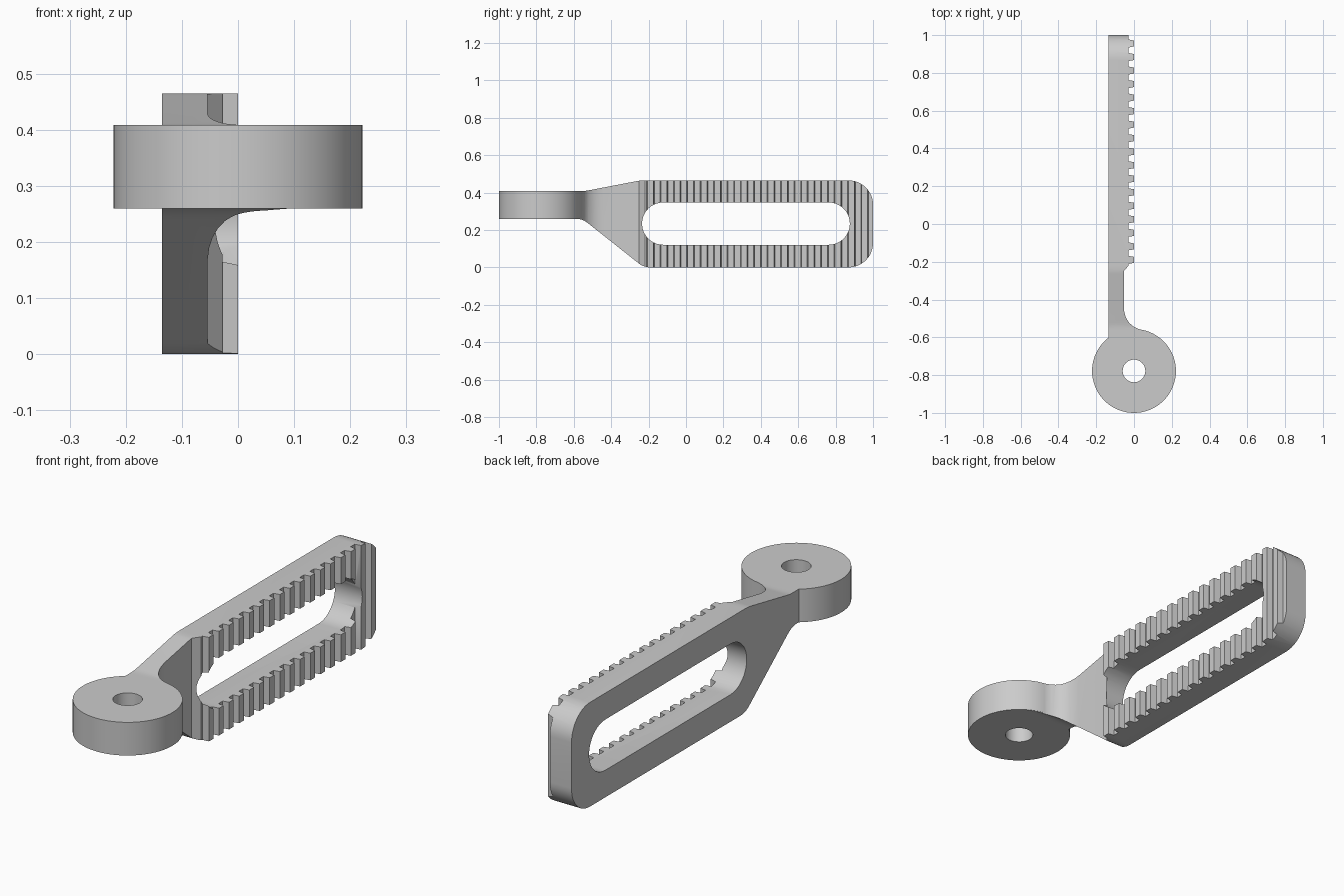
import bpy, bmesh
from math import sin, cos, pi, radians
from mathutils import Vector

cube = bpy.data.objects.get("Cube")
if cube:
    bpy.data.objects.remove(cube, do_unlink=True)

grey = bpy.data.materials.new("light_grey")
grey.use_nodes = True
grey.diffuse_color = (0.6, 0.6, 0.6, 1)
grey.node_tree.nodes["Principled BSDF"].inputs["Base Color"].default_value = (0.6, 0.6, 0.6, 1)


def prism(name, points, offset, sweep):
    """Extrude a closed 3D outline along a vector."""
    bm = bmesh.new()
    face = bm.faces.new([bm.verts.new(Vector(p) + Vector(offset)) for p in points])
    out = bmesh.ops.extrude_face_region(bm, geom=[face])
    moved = [v for v in out["geom"] if isinstance(v, bmesh.types.BMVert)]
    bmesh.ops.translate(bm, verts=moved, vec=sweep)
    bmesh.ops.recalc_face_normals(bm, faces=bm.faces)
    mesh = bpy.data.meshes.new(name)
    bm.to_mesh(mesh)
    bm.free()
    obj = bpy.data.objects.new(name, mesh)
    bpy.context.collection.objects.link(obj)
    mesh.materials.append(grey)
    return obj


def arc(cx, cy, r, start, end, steps):
    angles = [radians(start + (end - start) * i / steps) for i in range(steps + 1)]
    return [(cx + r * cos(a), cy + r * sin(a)) for a in angles]


def bezier(a, b, c, steps=8):
    a, b, c = Vector(a), Vector(b), Vector(c)
    ts = [i / steps for i in range(steps + 1)]
    return [tuple(a * (1 - t) ** 2 + b * 2 * t * (1 - t) + c * t * t) for t in ts]


def combine(target, tool, operation):
    """Apply a boolean and discard the tool."""
    mod = target.modifiers.new(operation, "BOOLEAN")
    mod.operation, mod.object, mod.solver = operation, tool, "EXACT"
    bpy.context.view_layer.objects.active = target
    bpy.ops.object.modifier_apply(modifier=mod.name)
    bpy.data.objects.remove(tool, do_unlink=True)


BACK, ROOT, TIP, NECK = -0.135, -0.028, 0.0, -0.054
HEIGHT, PITCH, TEETH = 0.465, 0.0716, 17
EYE_Y, EYE_R, EYE_LOW, EYE_HIGH = -0.778, 0.222, 0.26, 0.408

# Plan of the arm: eye root, filleted neck, shoulder and rack teeth
plan = [(BACK, -0.66), (0.06, -0.66), (0.12, -0.592)]
plan += bezier((0.06, -0.5645), (-0.05, -0.548), (NECK, -0.44))
plan += [(NECK, -0.25), (ROOT, -0.22)]
for i in range(TEETH):
    y = -0.19 + i * PITCH
    plan += [(ROOT, y - 0.021), (TIP, y - 0.016), (TIP, y + 0.016), (ROOT, y + 0.021)]
plan += [(ROOT, 1.0), (BACK, 1.0)]
arm = prism("toothed_arm", [(x, y, 0) for x, y in plan], (0, 0, -0.1), (0, 0, 0.7))

# Side outline: tapered neck and rounded plate
r = 0.13
side = [(-0.7, EYE_HIGH), (-0.58, EYE_HIGH)]
side += bezier((-0.56, EYE_HIGH), (-0.54, EYE_HIGH), (-0.52, 0.412), 4)
side += bezier((-0.27, 0.46), (-0.25, HEIGHT), (-0.22, HEIGHT), 4)
side += arc(1 - r, HEIGHT - r, r, 90, 0, 12)
side += arc(1 - r, r, r, 0, -90, 12)
side += bezier((-0.19, 0), (-0.23, 0), (-0.26, 0.027), 6)
side += bezier((-0.525, 0.237), (-0.553, EYE_LOW), (-0.59, EYE_LOW), 6)
side += [(-0.7, EYE_LOW)]
combine(arm, prism("side_cutter", [(0, y, z) for y, z in side], (-0.4, 0, 0), (0.8, 0, 0)), "INTERSECT")

# Long rounded slot
sr, mid = 0.113, 0.234
slot = arc(0.876 - sr, mid, sr, -90, 90, 20) + arc(-0.235 + sr, mid, sr, 90, 270, 20)
combine(arm, prism("slot_cutter", [(0, y, z) for y, z in slot], (-0.4, 0, 0), (0.8, 0, 0)), "DIFFERENCE")

# Mounting eye with its bore


def disc(name, radius, low, high, count):
    ring = arc(0, EYE_Y, radius, 0, 360, count)[:-1]
    return prism(name, [(x, y, low) for x, y in ring], (0, 0, 0), (0, 0, high - low))


combine(arm, disc("mounting_eye", EYE_R, EYE_LOW, EYE_HIGH, 72), "UNION")
combine(arm, disc("bore_cutter", 0.06, 0.1, 0.6, 40), "DIFFERENCE")

bpy.ops.object.select_all(action="DESELECT")
arm.select_set(True)
bpy.context.view_layer.objects.active = arm
bpy.ops.object.shade_smooth_by_angle(angle=radians(25))
